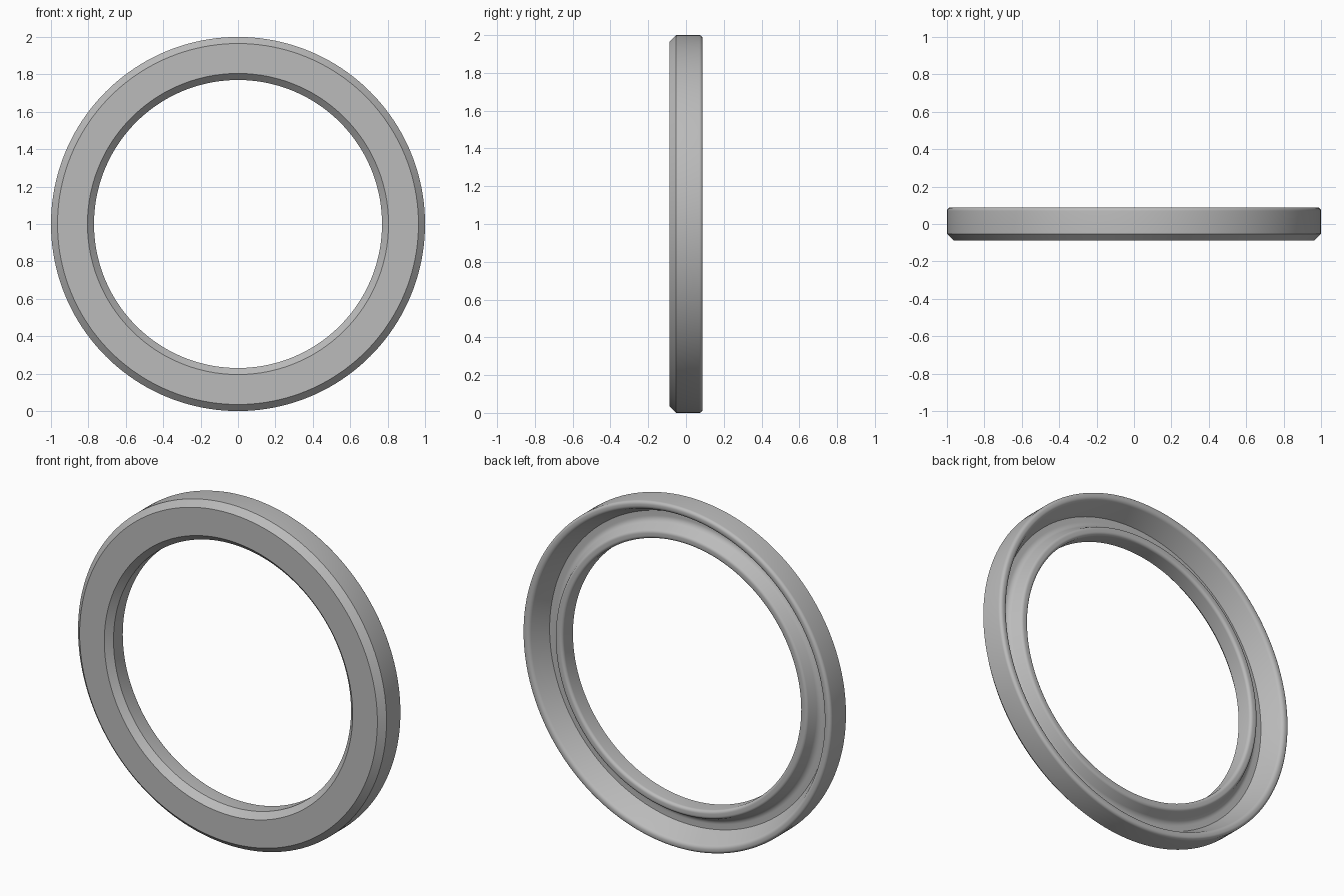
import bpy, bmesh, math
from mathutils import Matrix, Vector

cube = bpy.data.objects.get("Cube")
if cube:
    bpy.data.objects.remove(cube)

SEGMENTS = 160

grey = bpy.data.materials.new("plain grey")
grey.use_nodes = True
colour = (0.5, 0.5, 0.5, 1)
grey.diffuse_color = colour
grey.node_tree.nodes["Principled BSDF"].inputs["Base Color"].default_value = colour


def arc(r, y, radius, start, end, steps=6):
    """Points of a rounded corner in the (radius, depth) plane."""
    angles = [math.radians(start + (end - start) * i / steps) for i in range(steps + 1)]
    return [(r + radius * math.cos(a), y + radius * math.sin(a)) for a in angles]


# Cross-section: chamfered front, then outer rim, stepped groove and lower inner lip
profile = [(0.77, -0.053), (0.805, -0.088), (0.965, -0.088), (1.0, -0.053)]
profile += arc(0.982, 0.07, 0.018, 0, 90)        # outer rim
profile += arc(0.975, 0.063, 0.025, 90, 155)     # rim rolls into groove
profile += [(0.905, -0.03)]                      # sharp groove corner
profile += arc(0.875, 0.01, 0.04, -90, -150)     # floor sweeps up
profile += arc(0.802, 0.025, 0.02, 30, 90)       # inner lip
profile += arc(0.788, 0.027, 0.018, 90, 180)

# Revolve around the depth axis
bm = bmesh.new()
verts = [bm.verts.new((r, y, 0)) for r, y in profile]
edges = [bm.edges.new((v, verts[(i + 1) % len(verts)])) for i, v in enumerate(verts)]
bmesh.ops.spin(bm, geom=verts + edges, cent=(0, 0, 0), axis=(0, 1, 0),
               angle=math.tau, steps=SEGMENTS, use_merge=True)
bmesh.ops.remove_doubles(bm, verts=bm.verts, dist=0.0002)
bmesh.ops.recalc_face_normals(bm, faces=bm.faces)
bmesh.ops.transform(bm, matrix=Matrix.Translation(Vector((0, 0, 1))), verts=bm.verts)

mesh = bpy.data.meshes.new("grooved_ring")
bm.to_mesh(mesh)
bm.free()
mesh.materials.append(grey)
ring = bpy.data.objects.new("grooved_ring", mesh)
bpy.context.collection.objects.link(ring)

bpy.context.view_layer.objects.active = ring
ring.select_set(True)
bpy.ops.object.shade_smooth_by_angle(angle=math.radians(30))
